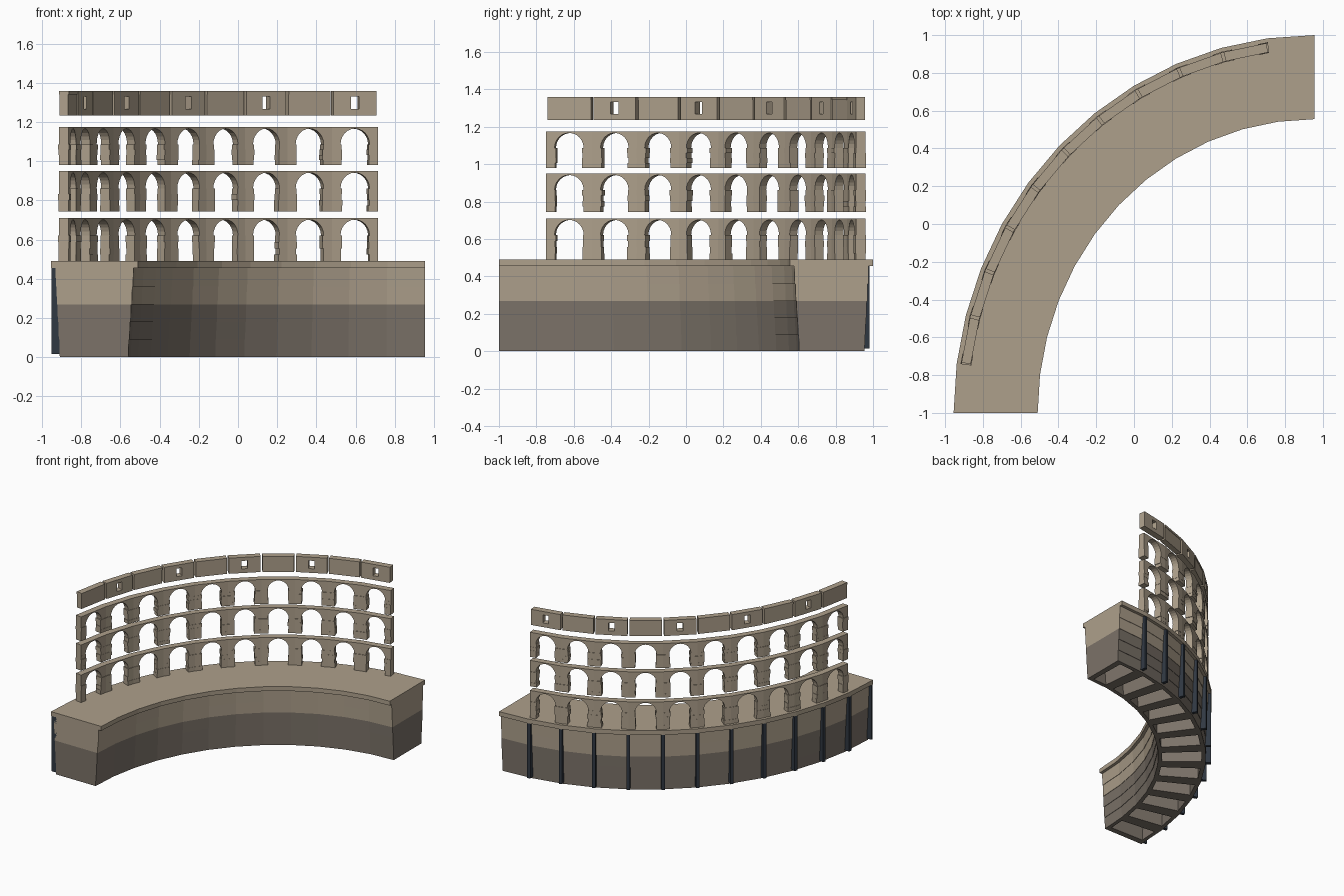
import bpy, bmesh, math, random

if "Cube" in bpy.data.objects:
    bpy.data.objects.remove(bpy.data.objects["Cube"])
random.seed(4)

N = 12                      # facets in the quarter ellipse
A, B = 1.91, 2.0            # outer half axes
CX, CY = 0.955, -1.0        # ellipse centre


def corner(k, d):
    t = math.radians(90 * k / N)
    return CX - (A - d) * math.cos(t), CY + (B - d) * math.sin(t)


def point(s, d, z):
    """s = facet position 0..12, d = distance in from the outer rim."""
    k = min(max(int(s), 0), N - 1)
    f = s - k
    (x0, y0), (x1, y1) = corner(k, d), corner(k + 1, d)
    return x0 + (x1 - x0) * f, y0 + (y1 - y0) * f, z


def skin(bm, rings):
    """Join equal closed rings of points and cap both ends."""
    vs = [[bm.verts.new(p) for p in r] for r in rings]
    n = len(vs[0])
    for a, b in zip(vs, vs[1:]):
        for i in range(n):
            j = (i + 1) % n
            bm.faces.new((a[i], a[j], b[j], b[i]))
    bm.faces.new(vs[0])
    bm.faces.new(vs[-1][::-1])


def sweep(bm, stations, section):
    skin(bm, [[point(s, d, z) for d, z in section] for s in stations])


def block(bm, s0, s1, d0, d1, z0, z1):
    inner = [k for k in range(N + 1) if s0 + 1e-4 < k < s1 - 1e-4]
    sweep(bm, [s0] + inner + [s1], [(d0, z0), (d1, z0), (d1, z1), (d0, z1)])


def prism(bm, outline, d0, d1):
    skin(bm, [[point(s, d, z) for s, z in outline] for d in (d0, d1)])


def material(name, rgb):
    m = bpy.data.materials.new(name)
    m.diffuse_color = (*rgb, 1)
    m.use_nodes = True
    m.node_tree.nodes["Principled BSDF"].inputs["Base Color"].default_value = m.diffuse_color
    return m


def finish(name, bm, mat):
    bmesh.ops.recalc_face_normals(bm, faces=bm.faces)
    me = bpy.data.meshes.new(name)
    bm.to_mesh(me)
    bm.free()
    me.materials.append(mat)
    bpy.context.collection.objects.link(bpy.data.objects.new(name, me))


stone = material("pale_stone", (0.42, 0.35, 0.26))
dark = material("dark_stone", (0.20, 0.17, 0.14))
slate = material("slate", (0.03, 0.04, 0.055))

# Terrace slab with overhanging lip
bm = bmesh.new()
block(bm, 0, N, 0, 0.445, 0.455, 0.49)
finish("terrace_slab", bm, stone)


# Battered base: stone courses, hollow below with radial walls
def outer_d(z):
    return 0.045 - 0.025 * z / 0.46


def inner_d(z):
    return 0.395 + 0.03 * z / 0.46


levels = [0, 0.09, 0.18, 0.268, 0.36, 0.455]
for name, rows, mat in (("base_lower", range(3), dark), ("base_upper", range(3, 5), stone)):
    bm = bmesh.new()
    for r in rows:
        z0, z1 = levels[r], levels[r + 1]
        step = 0.003
        o0, o1 = outer_d(z0), outer_d(z1) + step
        i0, i1 = inner_d(z0), inner_d(z1) - step
        ring = list(range(N + 1))
        sweep(bm, ring, [(o0, z0), (o0 + 0.03, z0), (o1 + 0.03, z1), (o1, z1)])
        sweep(bm, ring, [(i0 - 0.03, z0), (i0, z0), (i1, z1), (i1 - 0.03, z1)])
        for k in ring:
            s = [k - 0.2, k, k + 0.2]
            if k == 0:
                s = [0, 0.2]
            if k == N:
                s = [N - 0.2, N]
            sweep(bm, s, [(o0 + 0.002, z0), (i0 - 0.002, z0), (i1 - 0.002, z1), (o1 + 0.002, z1)])
    finish(name, bm, mat)

# Slate ribs on the outer face
bm = bmesh.new()
for k in range(N):
    block(bm, max(k - 0.05, 0), k + 0.05, 0.003, 0.05, 0.015, 0.456)
finish("outer_ribs", bm, slate)

# Three arcades: coursed piers carrying round arches
D0, D1 = 0.024, 0.074
tiers = [("lower", 0.49, 0.622, 0.71), ("middle", 0.745, 0.862, 0.95), ("upper", 0.98, 1.087, 1.175)]
for name, z0, spring, top in tiers:
    bm = bmesh.new()
    for k in range(1, N):
        for c in range(4):
            w = 0.205 + random.uniform(-0.015, 0.015)
            e = random.uniform(0, 0.004)
            h = (spring - z0) / 4
            block(bm, max(k - w, 1), min(k + w, N - 1), D0 - e, D1 + e, z0 + c * h, z0 + (c + 1) * h)
    finish(name + "_piers", bm, stone)

    bm = bmesh.new()
    half, rise = 0.315, top - 0.008 - spring
    for i in range(1, N - 1):
        outline = [(i, spring)]
        for j in range(13):
            a = math.pi * (1 - j / 12)
            outline.append((i + 0.5 + half * math.cos(a), spring + rise * math.sin(a)))
        outline += [(i + 1, spring), (i + 1, top), (i, top)]
        prism(bm, outline, D0, D1)
    finish(name + "_arches", bm, stone)

# Attic: separate panels, every second one with a small window
bm = bmesh.new()
Z0, Z1 = 1.235, 1.36
for i in range(1, N - 1):
    a, b = i + 0.03, i + 0.97
    if i % 2:
        block(bm, a, b, D0 + 0.003, D1 - 0.003, Z0, Z1 - 0.018)
        block(bm, a, b, D0, D1, Z1 - 0.018, Z1)
    else:
        l, r = i + 0.41, i + 0.59
        block(bm, a, l, D0, D1, Z0, Z1)
        block(bm, r, b, D0, D1, Z0, Z1)
        block(bm, l, r, D0, D1, Z0, 1.268)
        block(bm, l, r, D0, D1, 1.332, Z1)
finish("attic_panels", bm, stone)
